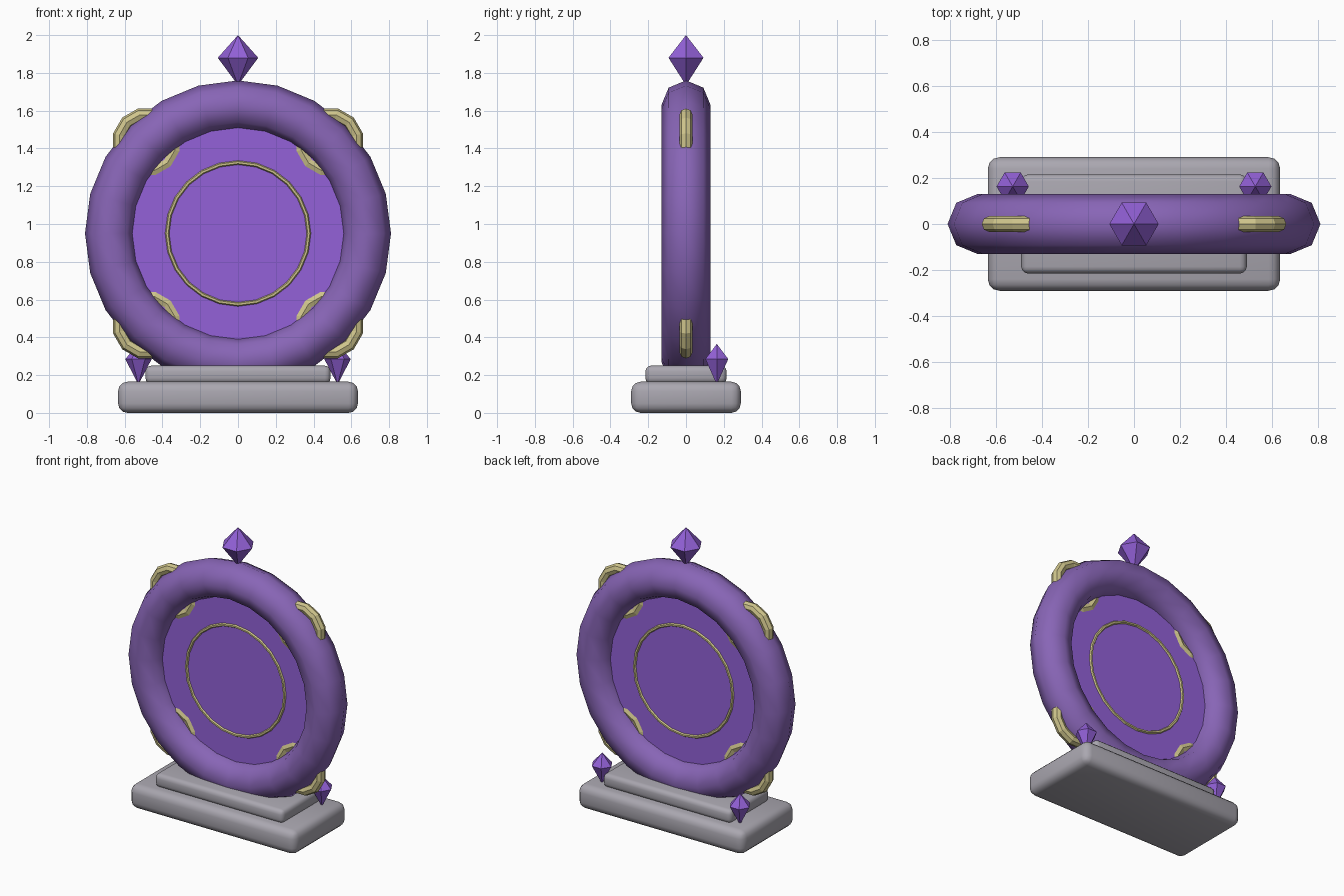
import bpy, math

if "Cube" in bpy.data.objects:
    bpy.data.objects.remove(bpy.data.objects["Cube"])


def material(name, rgb):
    lin = [((c / 255 + 0.055) / 1.055) ** 2.4 for c in rgb]
    m = bpy.data.materials.new(name)
    m.diffuse_color = (*lin, 1)
    m.use_nodes = True
    m.node_tree.nodes["Principled BSDF"].inputs["Base Color"].default_value = m.diffuse_color
    return m


STONE = material("grey_stone", (170, 167, 176))
FRAME = material("muted_purple", (136, 101, 182))
CRYSTAL = material("bright_purple", (147, 97, 216))
GOLD = material("pale_gold", (207, 197, 140))


def finish(name, mat, smooth=None):
    o = bpy.context.object
    o.name = name
    o.data.materials.append(mat)
    if smooth:
        bpy.ops.object.shade_smooth_by_angle(angle=math.radians(smooth))
    return o


def slab(name, hx, hy, z0, z1, bevel):
    bpy.ops.mesh.primitive_cube_add(size=1, location=(0, 0, (z0 + z1) / 2))
    o = bpy.context.object
    o.scale = (2 * hx, 2 * hy, z1 - z0)
    bpy.ops.object.transform_apply(location=False, rotation=False, scale=True)
    b = o.modifiers.new("bevel", 'BEVEL')
    b.width, b.segments = bevel, 3
    bpy.ops.object.modifier_apply(modifier=b.name)
    finish(name, STONE, 40)


def hoop(name, loc, major, minor, seg, mseg, mat, smooth=None, turn=0):
    # torus standing upright, its axis along y
    bpy.ops.mesh.primitive_torus_add(
        location=loc, rotation=(math.pi / 2, turn, 0), major_radius=major,
        minor_radius=minor, major_segments=seg, minor_segments=mseg)
    finish(name, mat, smooth)


def crystal(name, x, y, bottom, waist, top, r):
    # six-sided double pyramid
    ring = [(x + r * math.cos(i * math.pi / 3), y + r * math.sin(i * math.pi / 3), waist)
            for i in range(6)]
    verts = ring + [(x, y, top), (x, y, bottom)]
    faces = []
    for i in range(6):
        j = (i + 1) % 6
        faces += [(i, j, 6), (j, i, 7)]
    me = bpy.data.meshes.new(name)
    me.from_pydata(verts, [], faces)
    me.materials.append(CRYSTAL)
    bpy.context.collection.objects.link(bpy.data.objects.new(name, me))


# stepped base
slab("base_lower", 0.635, 0.29, 0.0, 0.165, 0.05)
slab("base_upper", 0.49, 0.215, 0.155, 0.25, 0.03)

# round frame
CZ = 0.95
hoop("frame_ring", (0, 0, CZ), 0.68, 0.13, 24, 8, FRAME, 60)

# inner disc
bpy.ops.mesh.primitive_cylinder_add(vertices=24, radius=0.56, depth=0.05,
                                    location=(0, 0, CZ), rotation=(math.pi / 2, 0, 0))
finish("portal_disc", CRYSTAL, 30)

# thin gold trim on both faces of the disc
for side, y in (("front", -0.025), ("back", 0.025)):
    hoop("gold_trim_" + side, (0, y, CZ), 0.375, 0.011, 24, 6, GOLD)

# four gold clasps through the frame on the diagonals
D = 0.68 * math.sqrt(0.5)
for i, (sx, sz) in enumerate(((1, 1), (-1, 1), (1, -1), (-1, -1))):
    hoop(f"gold_clasp_{i + 1}", (sx * D, 0, CZ + sz * D), 0.152, 0.035, 12, 8,
         GOLD, turn=math.pi / 4)

# crystals: one on top, two behind on the base
crystal("top_crystal", 0, 0, 1.735, 1.88, 2.0, 0.107)
for side, s in (("left", -1), ("right", 1)):
    crystal("base_crystal_" + side, s * 0.527, 0.163, 0.15, 0.285, 0.365, 0.07)
